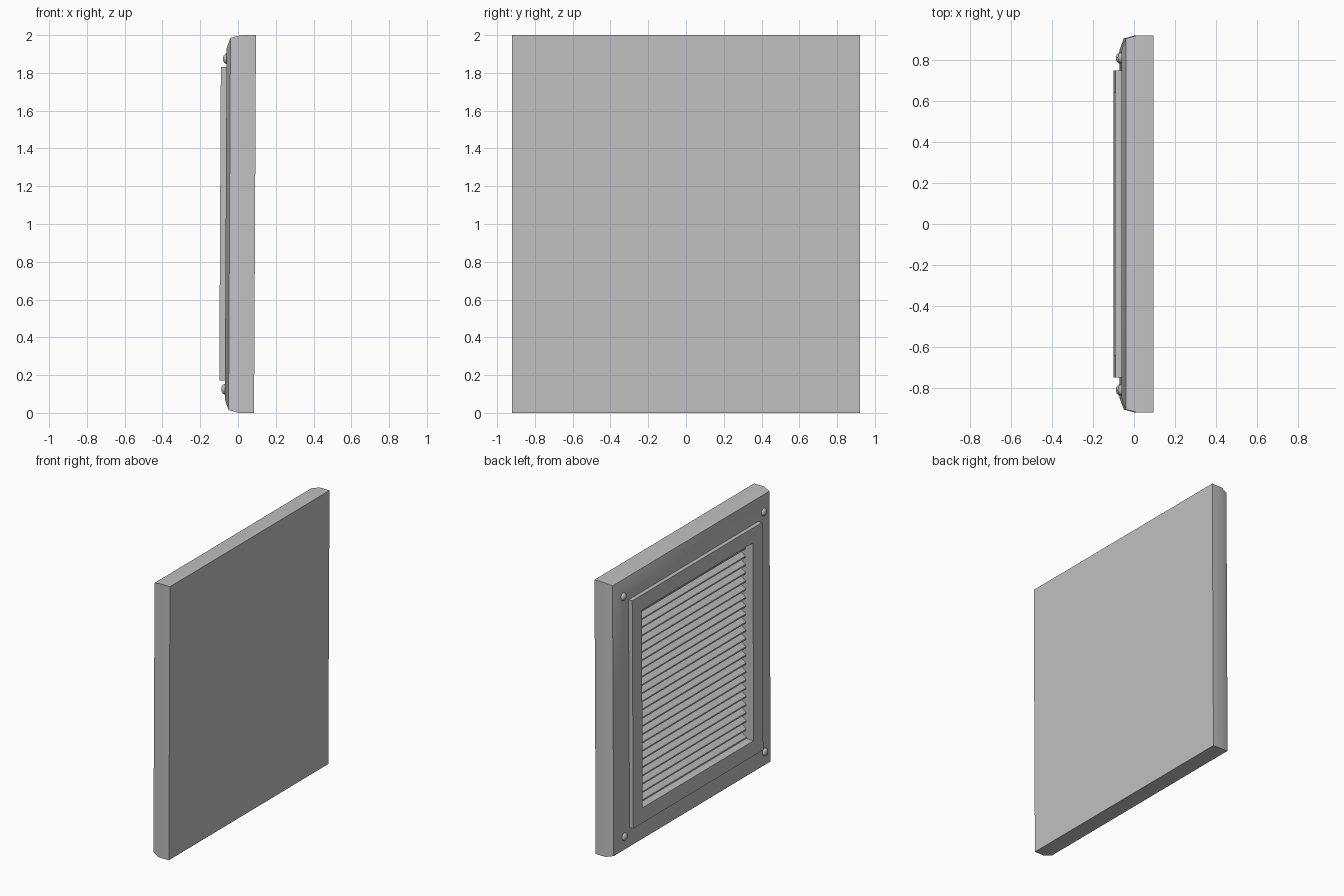
import bpy, bmesh, math
from mathutils import Matrix

cube = bpy.data.objects.get("Cube")
if cube:
    bpy.data.objects.remove(cube, do_unlink=True)

TILT = 0.005          # the panel leans back a little
grey = bpy.data.materials.new("light_grey")
grey.use_nodes = True
grey.diffuse_color = (0.53, 0.53, 0.53, 1)
grey.node_tree.nodes["Principled BSDF"].inputs["Base Color"].default_value = (0.53, 0.53, 0.53, 1)


def add_object(name, bm, smooth=False):
    bmesh.ops.recalc_face_normals(bm, faces=bm.faces)
    mesh = bpy.data.meshes.new(name)
    bm.to_mesh(mesh)
    bm.free()
    mesh.materials.append(grey)
    obj = bpy.data.objects.new(name, mesh)
    bpy.context.collection.objects.link(obj)
    obj.location = (0, 0, 1)
    obj.rotation_euler = (0, TILT, 0)
    if smooth:
        bpy.ops.object.select_all(action='DESELECT')
        obj.select_set(True)
        bpy.context.view_layer.objects.active = obj
        bpy.ops.object.shade_smooth_by_angle(angle=math.radians(30))
    return obj


def loft(sections):
    """Bridge a chain of closed sections and cap both ends."""
    bm = bmesh.new()
    rings = [[bm.verts.new(p) for p in s] for s in sections]
    for a, b in zip(rings, rings[1:]):
        for i in range(len(a)):
            j = (i + 1) % len(a)
            bm.faces.new((a[i], a[j], b[j], b[i]))
    bm.faces.new(rings[0])
    bm.faces.new(rings[-1])
    return bm


def rectangle(x, hy, hz):
    return [(x, -hy, -hz), (x, hy, -hz), (x, hy, hz), (x, -hy, hz)]


# Frame: flat back, rounded border, raised rim and recessed opening
frame_steps = [(0.09, 0.92, 1.0), (0.01, 0.92, 1.0), (-0.045, 0.905, 0.985),
               (-0.065, 0.85, 0.93), (-0.065, 0.75, 0.83), (-0.095, 0.75, 0.83),
               (-0.095, 0.64, 0.72), (0.03, 0.64, 0.72)]
add_object("vent_frame", loft([rectangle(*s) for s in frame_steps]), smooth=True)

# Louvre slats: one sloping blade, repeated up the opening
COUNT = 24
PITCH = 1.44 / COUNT
blade = [(0.03, PITCH), (-0.035, 0.01), (-0.035, 0.0), (0.03, PITCH - 0.01)]
slats = add_object("louvre_slats", loft([[(x, y, z - 0.72) for x, z in blade]
                                         for y in (-0.64, 0.64)]))
array = slats.modifiers.new("repeat", 'ARRAY')
array.count = COUNT
array.use_relative_offset = False
array.use_constant_offset = True
array.constant_offset_displace = (0, 0, PITCH)

# Domed screw heads in the corners
for side, y in (("left", 0.81), ("right", -0.81)):
    for level, z in (("upper", 0.875), ("lower", -0.875)):
        bm = bmesh.new()
        bmesh.ops.create_uvsphere(bm, u_segments=20, v_segments=12, radius=0.028)
        bmesh.ops.transform(bm, verts=bm.verts, matrix=Matrix.Translation((-0.063, y, z))
                            @ Matrix.Diagonal((0.75, 1, 1, 1)) @ Matrix.Rotation(math.pi / 2, 4, 'Y'))
        add_object(f"{level}_{side}_screw", bm, smooth=True)
